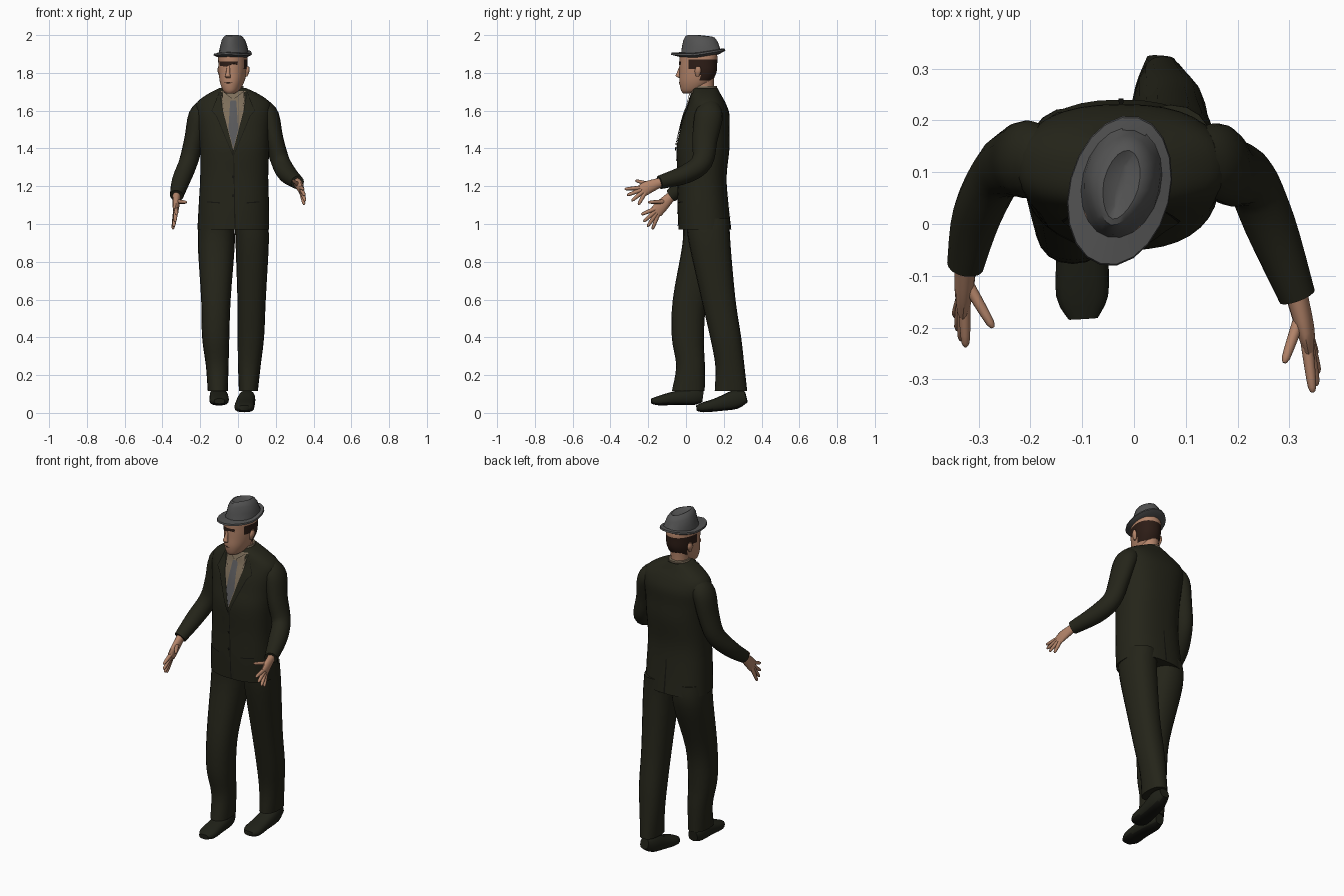
import bpy, bmesh, math
from mathutils import Vector, Matrix
from mathutils.bvhtree import BVHTree

cube = bpy.data.objects.get("Cube")
if cube:
    bpy.data.objects.remove(cube, do_unlink=True)


def material(name, r, g, b):
    m = bpy.data.materials.new(name)
    m.use_nodes = True
    m.diffuse_color = (r, g, b, 1)
    bsdf = next(n for n in m.node_tree.nodes if n.type == 'BSDF_PRINCIPLED')
    bsdf.inputs["Base Color"].default_value = (r, g, b, 1)
    bsdf.inputs["Roughness"].default_value = 0.9
    return m


SUIT = material("dark olive cloth", .018, .018, .010)
SEAM = material("seam shadow", .007, .007, .005)
SHOE = material("dark shoe leather", .014, .015, .009)
SKIN = material("skin", .46, .235, .145)
HAIR = material("dark brown hair", .026, .012, .008)
SHIRT = material("tan shirt", .21, .16, .105)
GREY = material("grey felt", .085, .085, .085)
TIE = material("grey tie", .10, .10, .105)


def finish(name, bm, mats, angle=50):
    bmesh.ops.recalc_face_normals(bm, faces=bm.faces[:])
    me = bpy.data.meshes.new(name)
    bm.to_mesh(me)
    bm.free()
    for m in mats:
        me.materials.append(m)
    ob = bpy.data.objects.new(name, me)
    bpy.context.scene.collection.objects.link(ob)
    bpy.ops.object.select_all(action='DESELECT')
    ob.select_set(True)
    bpy.context.view_layer.objects.active = ob
    bpy.ops.object.shade_smooth_by_angle(angle=math.radians(angle))
    return ob


def resample(secs, steps):
    """Smooth curve through the sections."""
    out = []
    for i in range(len(secs) - 1):
        p0, p1 = secs[max(i - 1, 0)], secs[i]
        p2, p3 = secs[i + 1], secs[min(i + 2, len(secs) - 1)]
        for s in range(steps):
            t = s / steps
            out.append([b + .5 * t * (c - a + t * (2 * a - 5 * b + 4 * c - d + t * (3 * (b - c) + d - a)))
                        for a, b, c, d in zip(p0, p1, p2, p3)])
    return out + [list(secs[-1])]


def tube(name, secs, mats, n=16, steps=3, power=2, flat=False, warp=None, rule=None, angle=50):
    """Skin over sections (x, y, z, half width, half depth); flat keeps rings level."""
    secs = resample(secs, steps)
    pts = [Vector(s[:3]) for s in secs]
    bm, rings = bmesh.new(), []
    for i, s in enumerate(secs):
        a, b = Vector((1, 0, 0)), Vector((0, 1, 0))
        if not flat:
            t = (pts[min(i + 1, len(pts) - 1)] - pts[max(i - 1, 0)]).normalized()
            a = (a - t * t.x).normalized()
            b = t.cross(a)
        ring = []
        for k in range(n):
            c, d = math.cos(math.tau * k / n), math.sin(math.tau * k / n)
            u = math.copysign(abs(c) ** (2 / power), c) * s[3]
            v = math.copysign(abs(d) ** (2 / power), d) * s[4]
            p = pts[i] + a * u + b * v
            ring.append(bm.verts.new(warp(p) if warp else p))
        rings.append(ring)
    for r, q in zip(rings, rings[1:]):
        for k in range(n):
            bm.faces.new((r[k], r[(k + 1) % n], q[(k + 1) % n], q[k]))
    bm.faces.new(rings[0])
    bm.faces.new(rings[-1])
    bmesh.ops.recalc_face_normals(bm, faces=bm.faces[:])
    if rule:
        for f in bm.faces:
            f.material_index = rule(f.calc_center_median(), f.normal)
    return finish(name, bm, mats, angle)


def plate(name, target, outline, mat, lift=.004, side=-1, cuts=5):
    """Thin patch with an x-z outline, laid onto the front (or back) of a part."""
    src = bmesh.new()
    src.from_mesh(target.data)
    tree = BVHTree.FromBMesh(src)
    bm = bmesh.new()
    bm.faces.new([bm.verts.new((x, 0, z)) for x, z in outline])
    bmesh.ops.triangulate(bm, faces=bm.faces[:])
    bmesh.ops.subdivide_edges(bm, edges=bm.edges[:], cuts=cuts, use_grid_fill=True)
    missed = []
    for v in bm.verts:
        hit = tree.ray_cast(Vector((v.co.x, side, v.co.z)), Vector((0, -side, 0)))[0]
        if hit:
            v.co.y = hit.y + side * lift
        else:
            missed.append(v)
    bmesh.ops.delete(bm, geom=missed, context='VERTS')
    src.free()
    ob = finish(name, bm, [mat])
    # the patch faces outwards
    if sum(p.normal.y * p.area for p in ob.data.polygons) * side < 0:
        ob.data.flip_normals()
    return ob


# Jacket
jacket = tube("jacket", [
    (-.025, .10, .97, .19, .14), (-.022, .09, 1.1, .186, .135), (-.02, .085, 1.25, .18, .13),
    (-.018, .09, 1.4, .183, .14), (-.022, .10, 1.5, .19, .13), (-.024, .11, 1.58, .2, .12),
    (-.024, .112, 1.64, .195, .098), (-.025, .105, 1.685, .14, .08), (-.028, .103, 1.72, .07, .064)],
    [SUIT], n=36, steps=4, power=2.4, flat=True)

# Shirt, tie, lapels and fastenings
mid = -.025
plate("shirt_front", jacket, [(mid - .065, 1.705), (mid + .065, 1.705), (mid + .055, 1.6), (mid, 1.39), (mid - .055, 1.6)],
      SHIRT, .003)
plate("tie", jacket, [(mid - .016, 1.655), (mid + .016, 1.655), (mid + .01, 1.62), (mid + .026, 1.5), (mid, 1.4),
                      (mid - .026, 1.5), (mid - .01, 1.62)], TIE, .007)
for s, word in ((1, "left"), (-1, "right")):
    def x(d):
        return mid + s * d
    plate(word + "_lapel_edge", jacket, [(x(.072), 1.7), (x(.115), 1.6), (x(.09), 1.57), (x(.002), 1.36), (x(0), 1.39),
                                         (x(.055), 1.6)], SEAM, .005)
    plate(word + "_lapel", jacket, [(x(.075), 1.7), (x(.112), 1.601), (x(.086), 1.57), (x(.004), 1.37), (x(.003), 1.4),
                                    (x(.058), 1.6)], SUIT, .008)
    plate(word + "_collar_wing", jacket, [(x(.058), 1.705), (x(.058), 1.65), (x(.038), 1.615), (x(.006), 1.665)],
          SHIRT, .010)
    plate(word + "_pocket_seam", jacket, [(x(.07), 1.115), (x(.14), 1.12), (x(.14), 1.114), (x(.07), 1.109)], SEAM, .003)
plate("front_opening", jacket, [(mid, 1.38), (mid + .004, 1.38), (mid + .012, .975), (mid + .006, .975)], SEAM, .003)
plate("back_vent", jacket, [(mid - .003, 1.17), (mid + .003, 1.17), (mid + .005, .975), (mid - .005, .975)], SEAM, .003, 1)
for i in range(2):
    z = 1.25 - i * .1
    plate(f"button_{i + 1}", jacket, [(mid + .008 * math.cos(k * math.pi / 4), z + .008 * math.sin(k * math.pi / 4))
                                      for k in range(8)], SEAM, .006, cuts=1)
tube("shirt_collar", [(-.028, .095, 1.65, .07, .072), (-.028, .095, 1.7, .063, .067), (-.028, .1, 1.73, .056, .064)],
     [SHIRT], n=24, flat=True)

# Sleeves
tube("right_sleeve", [(-.165, .125, 1.61, .055, .06), (-.205, .125, 1.57, .058, .075), (-.232, .12, 1.45, .052, .067),
                      (-.262, .1, 1.33, .05, .056), (-.302, .02, 1.23, .048, .047), (-.325, -.08, 1.15, .036, .036)],
     [SUIT], steps=4)
tube("left_sleeve", [(.125, .125, 1.61, .055, .06), (.163, .12, 1.57, .055, .075), (.19, .1, 1.45, .05, .067),
                     (.225, .085, 1.33, .05, .056), (.262, 0, 1.265, .05, .05), (.315, -.14, 1.22, .036, .036)],
     [SUIT], steps=4)


# Hands
def hand(word, wrist, palm, tips, thumb):
    w, p = Vector(wrist), Vector(palm)
    end = p + (sum((Vector(t) for t in tips), Vector()) / 4 - p) * .35
    tube(word + "_palm", [(*w, .022, .024), (*p, .018, .034), (*end, .012, .034)], [SKIN], n=12)
    for i, tip in enumerate(tips + [thumb]):
        t = Vector(tip)
        base = p.lerp(t, .2) if i < 4 else w.lerp(p, .6)
        tube(f"{word}_finger_{i + 1}" if i < 4 else word + "_thumb",
             [(*base, .012, .012), (*base.lerp(t, .5), .0105, .0105), (*base.lerp(t, .9), .008, .008), (*t, .003, .003)],
             [SKIN], n=8, steps=2)


hand("right", (-.325, -.07, 1.155), (-.328, -.13, 1.095),
     [(-.325, -.237, 1.05), (-.333, -.225, 1.012), (-.34, -.205, .985), (-.345, -.178, .972)], (-.272, -.2, 1.115))
hand("left", (.312, -.13, 1.222), (.33, -.2, 1.195),
     [(.345, -.325, 1.185), (.352, -.312, 1.152), (.355, -.288, 1.122), (.35, -.252, 1.102)], (.29, -.268, 1.23))

# Trousers
tube("right_trouser_leg", [(-.115, .1, 1.03, .09, .12), (-.115, .1, .9, .098, .118), (-.117, .022, .6, .078, .092),
                           (-.118, .01, .4, .072, .085), (-.11, .024, .25, .06, .076), (-.107, .012, .115, .053, .087)],
     [SUIT], n=20, steps=4, power=2.3, flat=True)
tube("left_trouser_leg", [(.07, .115, 1.03, .088, .115), (.075, .125, .9, .088, .11), (.072, .172, .6, .075, .09),
                          (.068, .21, .4, .07, .082), (.06, .232, .25, .06, .077), (.055, .238, .115, .05, .086)],
     [SUIT], n=20, steps=4, power=2.3, flat=True)


# Shoes with darker soles
def sole(c, normal):
    return int(normal.z < -.7)


tube("right_shoe", [(-.107, .088, .085, .028, .03), (-.104, .04, .088, .045, .046), (-.1, -.06, .078, .05, .036),
                    (-.1, -.14, .065, .05, .026), (-.098, -.183, .062, .028, .014)], [SHOE, SEAM], power=2.6, rule=sole)
tube("left_shoe", [(.052, .318, .085, .028, .03), (.047, .26, .07, .045, .05), (.037, .17, .045, .05, .036),
                   (.033, .09, .029, .052, .026), (.033, .055, .026, .03, .014)], [SHOE, SEAM], power=2.6, rule=sole)

# Head, turned a little to its right
turn = Matrix.Translation((-.027, .068, 0)) @ Matrix.Rotation(math.radians(-14), 4, 'Z')


def hair(c, normal):
    temple = c.y > -.035 and 1.82 < c.z < 1.866
    nape = c.y > .02 and 1.755 - .1 * (c.y - .1) < c.z < 1.866
    return int(temple or nape)


tube("neck", [(-.028, .1, 1.66, .05, .055), (-.027, .09, 1.72, .05, .058), (-.027, .09, 1.78, .052, .06)],
     [SKIN], flat=True)
head = tube("head", [
    (0, -.055, 1.692, .022, .03), (0, -.04, 1.708, .042, .056), (0, -.02, 1.75, .061, .084), (0, -.005, 1.8, .071, .098),
    (0, -.002, 1.85, .074, .1), (0, -.002, 1.9, .072, .097), (0, 0, 1.93, .05, .06)],
    [SKIN, HAIR], n=36, steps=5, power=2.2, flat=True, rule=hair)
nose = tube("nose", [(0, -.098, 1.84, .007, .006), (0, -.108, 1.8, .011, .012), (0, -.112, 1.783, .016, .014),
                     (0, -.1, 1.772, .01, .006)], [SKIN], n=10, flat=True)
lips = plate("mouth", head, [(-.024, 1.748), (0, 1.752), (.024, 1.748), (0, 1.742)], HAIR, .002, cuts=3)
ears = [tube(w + "_ear", [(s * .07, .01, 1.78, .006, .008), (s * .076, .014, 1.81, .011, .018),
                          (s * .078, .016, 1.835, .006, .01)], [SKIN], n=10, flat=True)
        for s, w in ((1, "left"), (-1, "right"))]
for ob in [head, nose, lips, *ears]:
    ob.data.transform(turn)
plate("eye_shade", head, [(-.1, 1.86), (0, 1.86), (-.004, 1.842), (-.03, 1.846), (-.06, 1.834), (-.095, 1.836)], HAIR, .003)


# Felt hat: brim lifted at the back, crown pinched at the front
def felt(p):
    if p.z < 1.912:
        p.z += .022 * max(p.y, 0) / .147 - .006 * (abs(p.x) / .1)
    elif p.z > 1.93:
        p.x *= 1 - .3 * max(-p.y, 0) / .1
        p.z -= .012 * max(p.y, 0) / .1
    return turn @ p


tube("hat", [(0, .005, 1.885, .074, .105), (0, -.004, 1.898, .098, .148), (0, -.004, 1.907, .096, .145),
             (0, .012, 1.91, .076, .108), (0, .012, 1.94, .073, .104), (0, .01, 1.975, .062, .094),
             (0, .008, 1.996, .046, .08), (0, .008, 2.0, .034, .068), (0, .008, 1.985, .008, .045)],
     [GREY], n=20, steps=1, flat=True, warp=felt, angle=40)
